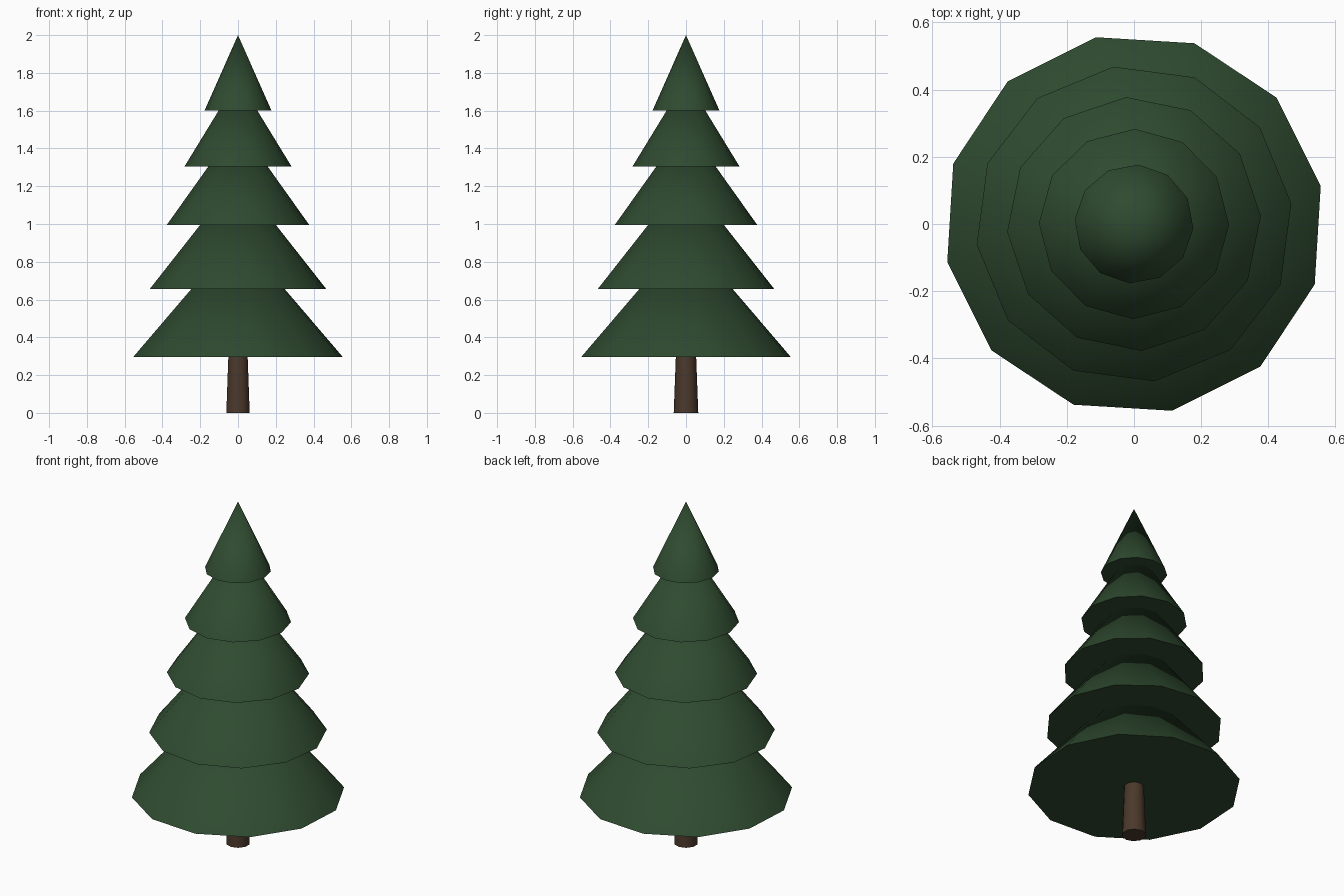
import bpy
import math

if "Cube" in bpy.data.objects:
    bpy.data.objects.remove(bpy.data.objects["Cube"])


def material(name, rgb):
    m = bpy.data.materials.new(name)
    m.diffuse_color = (*rgb, 1.0)
    m.use_nodes = True
    m.node_tree.nodes["Principled BSDF"].inputs["Base Color"].default_value = m.diffuse_color
    return m


def cone(name, sides, r_bottom, r_top, z, height, turn, mat):
    """Upright capped cone with its base at height z."""
    bpy.ops.mesh.primitive_cone_add(vertices=sides, radius1=r_bottom, radius2=r_top,
                                    depth=height, location=(0, 0, z + height / 2),
                                    rotation=(0, 0, math.radians(turn)))
    ob = bpy.context.object
    ob.name = name
    ob.data.materials.append(mat)
    # soft sides, crisp rim
    bpy.ops.object.shade_smooth_by_angle(angle=math.radians(40))
    return ob


needles = material("dark green needles", (0.028, 0.069, 0.029))
bark = material("brown bark", (0.070, 0.040, 0.024))

# tapered trunk, running up into the lowest tier
cone("trunk", 10, 0.065, 0.048, 0.0, 0.45, 0, bark)

# five stacked tiers: rim radius, rim height, cone height
tiers = [(0.567, 0.295, 0.65), (0.472, 0.655, 0.595), (0.378, 0.995, 0.53),
         (0.283, 1.305, 0.463), (0.177, 1.602, 0.398)]
for i, (radius, z, height) in enumerate(tiers):
    # each tier is twisted a little against the one below
    cone(f"foliage_tier_{i + 1}", 12, radius, 0.0, z, height, 11.5 - 4 * i, needles)
